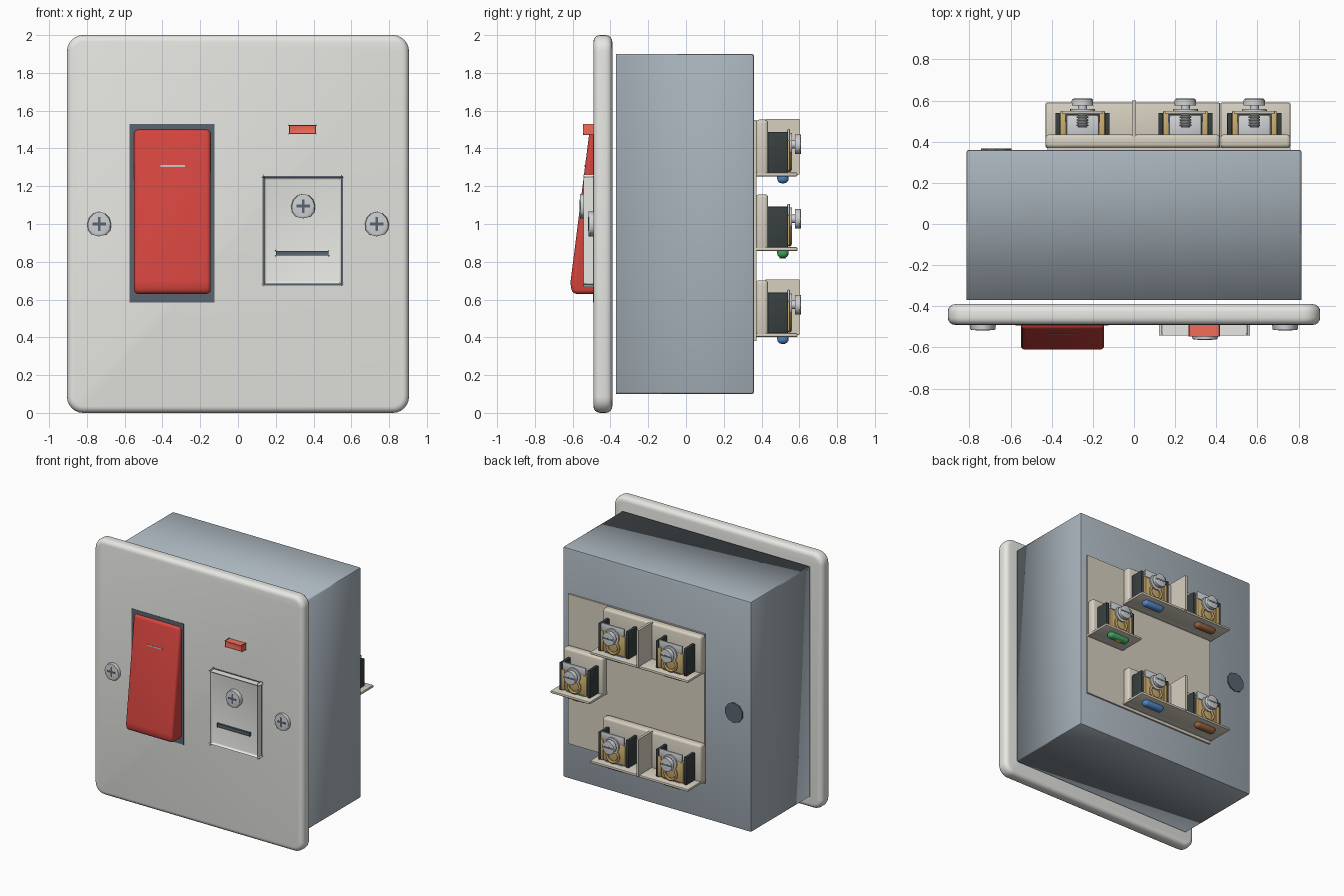
import bpy, bmesh, math
from mathutils import Matrix, Vector

if "Cube" in bpy.data.objects:
    bpy.data.objects.remove(bpy.data.objects["Cube"])

mats = {}
COLORS = {
    "white": (0.80, 0.80, 0.77), "steel": (0.40, 0.46, 0.51), "red": (0.68, 0.06, 0.05),
    "dark": (0.10, 0.13, 0.16), "black": (0.04, 0.05, 0.05), "beige": (0.68, 0.63, 0.53),
    "brass": (0.62, 0.43, 0.16), "silver": (0.62, 0.64, 0.66), "neon": (0.90, 0.15, 0.10),
    "blue": (0.08, 0.25, 0.60), "brown": (0.30, 0.12, 0.05), "green": (0.05, 0.40, 0.12),
    "yellow": (0.85, 0.75, 0.10), "light": (0.9, 0.9, 0.9),
}


def finish(name, bm, color):
    """Turn a bmesh into a named, coloured, smooth-by-angle object."""
    bmesh.ops.recalc_face_normals(bm, faces=bm.faces)
    me = bpy.data.meshes.new(name)
    bm.to_mesh(me)
    bm.free()
    me.shade_smooth()
    me.set_sharp_from_angle(angle=math.radians(35))
    if color not in mats:
        mats[color] = bpy.data.materials.new(color)
        mats[color].diffuse_color = (*COLORS[color], 1)
    me.materials.append(mats[color])
    ob = bpy.data.objects.new(name, me)
    bpy.context.collection.objects.link(ob)
    return ob


def bevel(bm, edges, r, seg):
    bmesh.ops.bevel(bm, geom=edges, offset=r, segments=seg, profile=0.5, affect='EDGES')


def box(name, x, y, z, color, r=0, seg=2):
    """Box from (min, max) ranges, with optional rounded edges."""
    bm = bmesh.new()
    bmesh.ops.create_cube(bm, size=1)
    for v in bm.verts:
        v.co = [a[0] + (c + 0.5) * (a[1] - a[0]) for a, c in zip((x, y, z), v.co)]
    if r:
        bevel(bm, bm.edges[:], r, seg)
    return finish(name, bm, color)


def disc(name, x, y, z, r, color, sides=24, r_front=None, rim=0):
    """Cylinder along y between y[0] and y[1]."""
    bm = bmesh.new()
    bmesh.ops.create_cone(bm, cap_ends=True, segments=sides, radius1=r,
                          radius2=r if r_front is None else r_front, depth=abs(y[1] - y[0]))
    turn = 90 if y[1] < y[0] else -90
    bm.transform(Matrix.Translation((x, (y[0] + y[1]) / 2, z)) @ Matrix.Rotation(math.radians(turn), 4, 'X'))
    if rim:
        edges = [e for e in bm.edges if all(abs(v.co.y - y[1]) < 1e-5 for v in e.verts)]
        bevel(bm, edges, rim, 2)
    return finish(name, bm, color)


def ring(name, x, y, z, major, minor, color):
    """Torus around the y axis, spun from a small circle."""
    bm = bmesh.new()
    circle = bmesh.ops.create_circle(bm, segments=6, radius=minor)
    bmesh.ops.transform(bm, matrix=Matrix.Translation((x + major, y, z)), verts=circle["verts"])
    bmesh.ops.spin(bm, geom=bm.edges[:] + bm.verts[:], cent=(x, y, z), axis=(0, 1, 0),
                   angle=math.tau, steps=20, use_merge=True)
    bmesh.ops.remove_doubles(bm, verts=bm.verts, dist=1e-5)
    return finish(name, bm, color)


def along_y(e):
    d = e.verts[1].co - e.verts[0].co
    return abs(d.y) > 1e-4 and abs(d.x) + abs(d.z) < 1e-5


# Front plate: rounded corners, then softened rims
bm = bmesh.new()
bmesh.ops.create_cube(bm, size=1)
bm.transform(Matrix.Translation((0, -0.44, 1)) @ Matrix.Diagonal((1.81, 0.10, 2.0, 1)))
bevel(bm, [e for e in bm.edges if along_y(e)], 0.085, 6)
bevel(bm, [e for e in bm.edges if abs(e.verts[0].co.y - e.verts[1].co.y) < 1e-5], 0.035, 4)
finish("front_plate", bm, "white")

# Back box: open at the front, with wall thickness
bm = bmesh.new()
bmesh.ops.create_cube(bm, size=1)
bm.transform(Matrix.Translation((0, -0.005, 1)) @ Matrix.Diagonal((1.63, 0.73, 1.8, 1)))
front = [f for f in bm.faces if f.calc_center_median().y < -0.3]
bmesh.ops.delete(bm, geom=front, context='FACES')
bevel(bm, [e for e in bm.edges if not e.is_boundary], 0.012, 2)
bmesh.ops.recalc_face_normals(bm, faces=bm.faces)
back_box = finish("back_box", bm, "steel")
wall = back_box.modifiers.new("wall", 'SOLIDIFY')
wall.thickness = 0.03
wall.offset = -1

# Knockout on the back of the box
disc("knockout", -0.67, (0.35, 0.368), 1.0, 0.078, "dark", sides=10)

# Rocker switch: frame, wedge profile in y/z, white mark
box("rocker_frame", (-0.575, -0.125), (-0.47, -0.493), (0.585, 1.53), "dark")
profile = [(-0.47, 1.50), (-0.51, 1.50), (-0.613, 0.68), (-0.60, 0.63), (-0.47, 0.63)]
bm = bmesh.new()
face = bm.faces.new([bm.verts.new((-0.55, y, z)) for y, z in profile])
ext = bmesh.ops.extrude_face_region(bm, geom=[face])
bmesh.ops.translate(bm, vec=(0.405, 0, 0), verts=[g for g in ext["geom"] if isinstance(g, bmesh.types.BMVert)])
bevel(bm, bm.edges[:], 0.022, 4)
finish("rocker", bm, "red")
box("rocker_mark", (-0.41, -0.28), (-0.50, -0.537), (1.302, 1.312), "light")

# Neon indicator
box("neon_indicator", (0.27, 0.413), (-0.47, -0.54), (1.477, 1.523), "neon", 0.006)

# Fuse carrier with its grip slot
box("fuse_surround", (0.13, 0.555), (-0.47, -0.492), (0.675, 1.255), "dark")
box("fuse_carrier", (0.137, 0.548), (-0.46, -0.528), (0.682, 1.248), "white", 0.015, 3)
box("fuse_slot", (0.20, 0.48), (-0.51, -0.538), (0.832, 0.858), "dark", 0.004)


def cross_screw(name, x, z, y, h):
    disc(name, x, (y + 0.01, y - h), z, 0.065, "silver", sides=12, rim=0.012)
    box(name + "_cross_a", (x - 0.036, x + 0.036), (y, y - h - 0.002), (z - 0.007, z + 0.007), "dark")
    box(name + "_cross_b", (x - 0.007, x + 0.007), (y, y - h - 0.002), (z - 0.036, z + 0.036), "dark")


for side, x in (("left", -0.735), ("right", 0.735)):
    cross_screw(side + "_plate_screw", x, 1.0, -0.488, 0.028)
cross_screw("fuse_screw", 0.345, 1.095, -0.526, 0.036)

# Moulded backing plate
box("backing_plate", (-0.42, 0.76), (0.35, 0.373), (0.38, 1.55), "beige")


def terminal(name, x, z, wire):
    """Terminal block; z is the underside of its shelf."""
    for s in (-1, 1):
        cx = x + s * 0.12
        box(name + "_cheek", (cx - 0.012, cx + 0.012), (0.42, 0.54), (z + 0.02, z + 0.235), "black", 0.004)
        bx = x + s * 0.095
        box(name + "_brass_side", (bx - 0.013, bx + 0.013), (0.42, 0.55), (z + 0.03, z + 0.19), "brass", 0.004)
    box(name + "_clamp_body", (x - 0.08, x + 0.08), (0.42, 0.53), (z + 0.03, z + 0.14), "silver", 0.012)
    box(name + "_brass_face", (x - 0.085, x + 0.085), (0.53, 0.545), (z + 0.03, z + 0.19), "brass", 0.004)
    box(name + "_clamp_plate", (x - 0.10, x + 0.10), (0.536, 0.55), (z + 0.19, z + 0.25), "silver", 0.004)
    zs = z + 0.17
    ring(name + "_brass_ring", x, 0.548, z + 0.085, 0.05, 0.012, "brass")
    # Slotted, threaded screw
    disc(name + "_screw_shaft", x, (0.47, 0.58), zs, 0.022, "silver", 16)
    for i in range(5):
        ring(name + "_thread", x, 0.48 + i * 0.013, zs, 0.024, 0.005, "silver")
    disc(name + "_washer", x, (0.55, 0.56), zs, 0.06, "silver")
    disc(name + "_screw_head", x, (0.577, 0.608), zs, 0.052, "silver", rim=0.008)
    box(name + "_screw_slot", (x - 0.045, x + 0.045), (0.59, 0.609), (zs - 0.006, zs + 0.006), "dark")
    # Insulated wire entry under the shelf
    box(name + "_wire_entry", (x - 0.09, x + 0.09), (0.483, 0.543), (z - 0.037, z + 0.03), wire, 0.025, 4)
    if wire == "green":
        box(name + "_wire_stripe", (x - 0.02, x + 0.02), (0.495, 0.53), (z - 0.039, z), "yellow")


def holder(name, x, z):
    """Beige pad with a shelf below the terminals."""
    box(name + "_pad", x, (0.37, 0.435), (z, z + 0.30), "beige", 0.018, 3)
    box(name + "_shelf", x, (0.37, 0.59), (z, z + 0.02), "beige", 0.006)


# Upper and lower pairs, each with a divider
for level, z in (("upper", 1.252), ("lower", 0.402)):
    holder(level, (-0.43, 0.418), z)
    box(level + "_divider", (-0.01, 0.01), (0.42, 0.60), (z + 0.01, z + 0.303), "beige")
    terminal(level + "_neutral", 0.25, z, "blue")
    terminal(level + "_live", -0.25, z, "brown")

# Earth terminal
holder("earth", (0.42, 0.76), 0.857)
terminal("earth", 0.585, 0.857, "green")

for m in bpy.data.materials:
    if m.users and not m.is_grease_pencil:
        m.use_nodes = True
        m.node_tree.nodes["Principled BSDF"].inputs["Base Color"].default_value = m.diffuse_color
